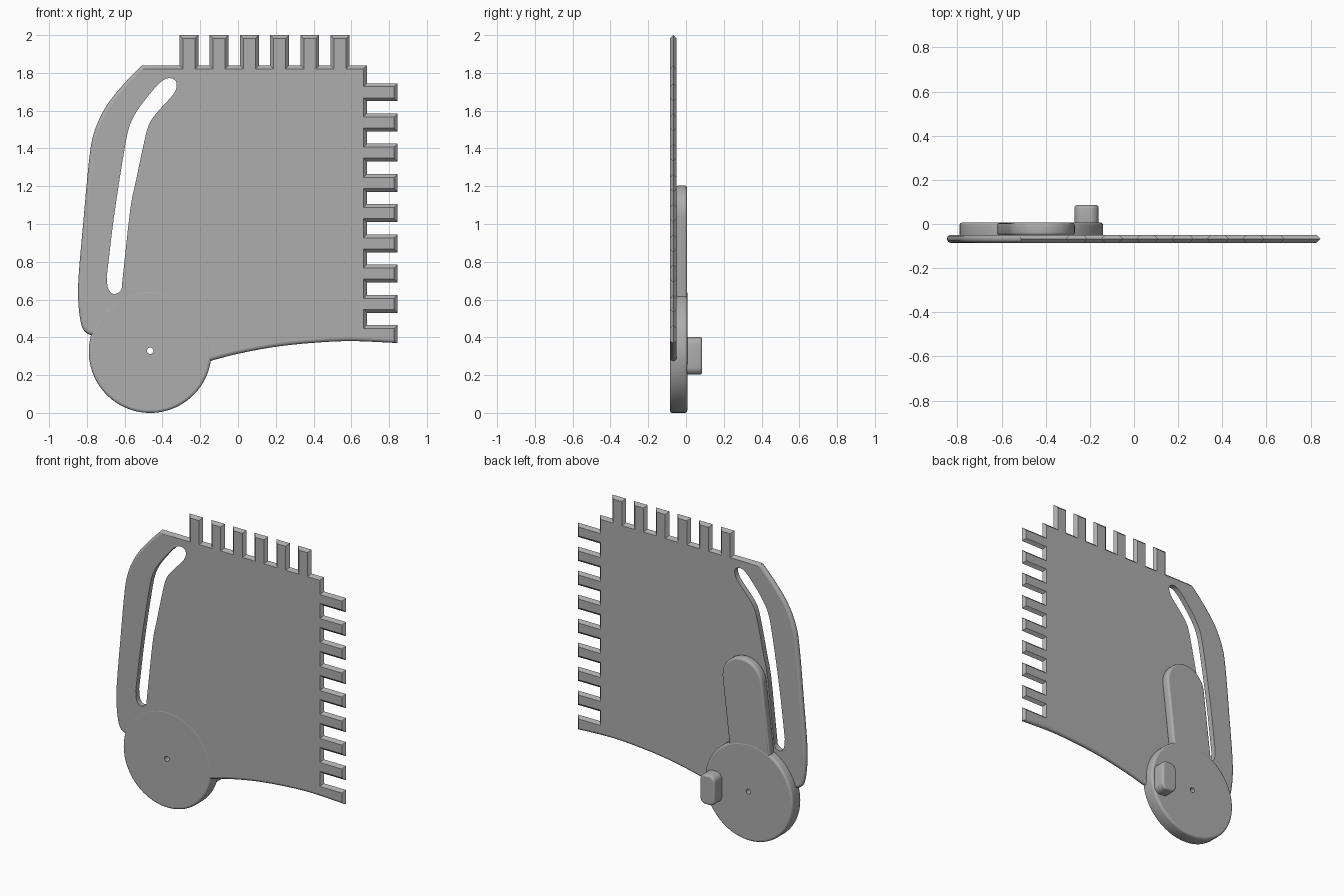
import bpy, bmesh
from math import sin, cos, pi, radians
from mathutils import Vector

if "Cube" in bpy.data.objects:
    bpy.data.objects.remove(bpy.data.objects["Cube"], do_unlink=True)

grey = bpy.data.materials.new("plain grey")
grey.use_nodes = True
grey.diffuse_color = (0.42, 0.42, 0.42, 1)
grey.node_tree.nodes["Principled BSDF"].inputs["Base Color"].default_value = grey.diffuse_color


def spline(points, steps=6):
    """Smooth open path through the points."""
    p = [Vector(q) for q in points]
    p = [2 * p[0] - p[1]] + p + [2 * p[-1] - p[-2]]
    path = []
    for a, b, c, d in zip(p, p[1:], p[2:], p[3:]):
        for s in range(steps):
            t = s / steps
            path.append(b + (c - a) * t / 2 + (2 * a - 5 * b + 4 * c - d) * t * t / 2
                        + (3 * b - a - 3 * c + d) * t ** 3 / 2)
    return path + [p[-2]]


def arc(x, z, r, start, end, steps):
    angles = [radians(start + (end - start) * i / steps) for i in range(steps + 1)]
    return [Vector((x + r * cos(a), z + r * sin(a))) for a in angles]


def inset(loop, widths):
    """Move every edge of a counter-clockwise loop inward by its own width."""
    result = []
    for i, p in enumerate(loop):
        d1 = (p - loop[i - 1]).normalized()
        d2 = (loop[(i + 1) % len(loop)] - p).normalized()
        n1, n2 = Vector((-d1.y, d1.x)), Vector((-d2.y, d2.x))
        w1, w2 = widths[i - 1], widths[i]
        det = n1.x * n2.y - n1.y * n2.x
        if abs(det) < 0.01:
            move = n1 * w1
        else:
            move = Vector((w1 * n2.y - w2 * n1.y, w2 * n1.x - w1 * n2.x)) / det
        result.append(p + move)
    return result


def slab(name, loop, front, back, radius, holes=(), knife=()):
    """Upright slab with rounded rims; edges listed in knife taper to a ridge."""
    bm = bmesh.new()
    middle = (front + back) / 2
    bends = [pi / 2 * i / 4 for i in range(5)]
    levels = [(front + radius * (1 - cos(a)), radius * (1 - sin(a))) for a in bends]
    mirrored = [(front + back - y, w) for y, w in reversed(levels)]
    if abs(mirrored[0][0] - levels[-1][0]) < 0.0001:
        mirrored.pop(0)
    levels += mirrored

    def ring(points, y):
        return [bm.verts.new((p.x, y, p.y)) for p in points]

    def walls(rings):
        for a, b in zip(rings, rings[1:]):
            for i in range(len(a)):
                j = (i + 1) % len(a)
                bm.faces.new((a[i], a[j], b[j], b[i])).smooth = True

    outer = []
    for y, w in levels:
        widths = [abs(y - middle) if i in knife else w for i in range(len(loop))]
        outer.append(ring(inset(loop, widths), y))
    groups = [outer] + [[ring(h, front), ring(h, back)] for h in holes]
    for g in groups:
        walls(g)
    # Flat front and back, with the holes left open
    for end in (0, -1):
        rim = []
        for g in groups:
            r = g[end]
            rim += [bm.edges.get((r[i - 1], r[i])) for i in range(len(r))]
        for e in rim:
            e.smooth = False
        bmesh.ops.triangle_fill(bm, edges=rim, use_beauty=True, normal=(0, -1 - 2 * end, 0))
    bmesh.ops.recalc_face_normals(bm, faces=bm.faces)
    mesh = bpy.data.meshes.new(name)
    bm.to_mesh(mesh)
    bm.free()
    mesh.materials.append(grey)
    obj = bpy.data.objects.new(name, mesh)
    bpy.context.collection.objects.link(obj)
    bpy.ops.object.select_all(action='DESELECT')
    obj.select_set(True)
    bpy.context.view_layer.objects.active = obj
    bpy.ops.object.shade_smooth_by_angle(angle=radians(35))
    return obj


# Toothed plate outline: curved bottom, right teeth, top teeth, curved left side
outline = spline([(-.2, .255), (-.145, .275), (0, .313), (.2, .35), (.4, .371), (.6, .38), (.845, .37)])[:-1]
first = len(outline)
for i in range(9):
    z = .37 + .16 * i
    outline += [(.845, z), (.845, z + .095), (.682, z + .095), (.682, z + .16)]
outline[-1] = (.682, 1.84)
for i in range(6):
    x = .59 - .16 * i
    outline += [(x, 1.84), (x, 2), (x - .1, 2), (x - .1, 1.84)]
last = len(outline)
outline += spline([(-.51, 1.84), (-.61, 1.735), (-.7, 1.62), (-.76, 1.49), (-.787, 1.35), (-.82, 1),
                   (-.844, .72), (-.845, .58), (-.83, .47), (-.805, .425), (-.76, .405)])
outline += [(-.7, .4), (-.25, .36)]
outline = [Vector(p) for p in outline]

# Long curved slot
slot = spline([(-.695, .72), (-.655, 1.05), (-.6, 1.4), (-.57, 1.53), (-.52, 1.62), (-.44, 1.72),
               (-.39, 1.765), (-.35, 1.77), (-.325, 1.745), (-.34, 1.69), (-.42, 1.6), (-.47, 1.53),
               (-.5, 1.42), (-.54, 1.23), (-.57, 1.08), (-.61, .72), (-.62, .65), (-.66, .63),
               (-.688, .66), (-.695, .72)], 4)[:-1]
slab("toothed_plate", outline, -.0855, -.049, .01825, [slot], range(first, last))

# Pivot disc with a pin hole
pin_hole = arc(-.465, .329, .017, 0, 360, 20)[:-1]
slab("pivot_disc", arc(-.465, .325, .325, 0, 360, 96)[:-1], -.086, .007, .014, [pin_hole])

# Leaning arm with a round end
arm = [Vector((-.625, .56)), Vector((-.325, .56))] + arc(-.416, 1.056, .148, -6, 174, 28)
slab("locking_arm", arm, -.052, .006, .014)

# Thumb knob on the back of the disc
knob = []
for sx, sz, start in ((1, 1, 0), (-1, 1, 90), (-1, -1, 180), (1, -1, 270)):
    knob += arc(-.215 + sx * .015, .302 + sz * .06, .04, start, start + 90, 6)
slab("thumb_knob", knob, -.02, .086, .014)
